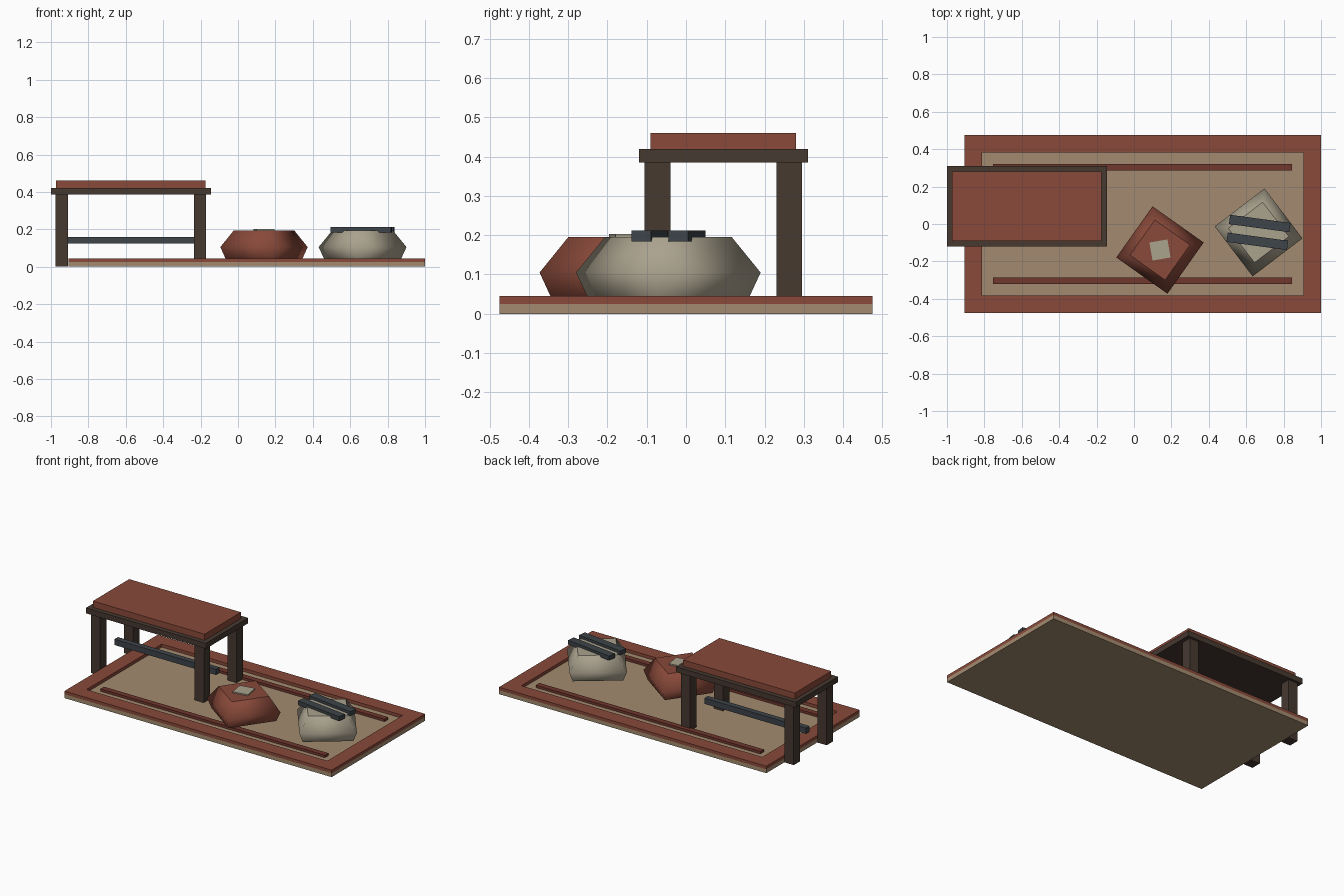
import bpy, bmesh
from math import radians, cos, sin, pi
from mathutils import Vector, Matrix

if "Cube" in bpy.data.objects:
    bpy.data.objects.remove(bpy.data.objects["Cube"])


def material(name, rgb):
    m = bpy.data.materials.new(name)
    m.diffuse_color = (*rgb, 1)
    m.use_nodes = True
    m.node_tree.nodes["Principled BSDF"].inputs["Base Color"].default_value = m.diffuse_color
    return m


RED = material("red_cloth", (0.25, 0.067, 0.042))
DARK_RED = material("dark_red_cloth", (0.16, 0.038, 0.027))
TAN = material("tan_weave", (0.37, 0.26, 0.16))
BROWN = material("dark_wood", (0.061, 0.041, 0.03))
SLATE = material("slate", (0.048, 0.058, 0.067))
LINEN = material("linen", (0.40, 0.36, 0.27))


def finish(name, bm, mat):
    bmesh.ops.recalc_face_normals(bm, faces=bm.faces)
    me = bpy.data.meshes.new(name)
    bm.to_mesh(me)
    bm.free()
    me.materials.append(mat)
    ob = bpy.data.objects.new(name, me)
    bpy.context.collection.objects.link(ob)
    return ob


def box(name, x, y, z, mat):
    """Box from (min, max) ranges on each axis."""
    bm = bmesh.new()
    size = [r[1] - r[0] for r in (x, y, z)]
    mid = Vector([(r[0] + r[1]) / 2 for r in (x, y, z)])
    bmesh.ops.create_cube(bm, size=1, matrix=Matrix.Translation(mid) @ Matrix.Diagonal((*size, 1)))
    return finish(name, bm, mat)


def place(ob, centre, angle):
    ob.location = (*centre, 0)
    ob.rotation_euler.z = radians(angle)


def cushion(name, centre, angle, mat):
    """Four-sided pouch: smooth bulging sides with flat top and bottom."""
    bm = bmesh.new()
    profile = [(0.209, 0.045), (0.237, 0.105), (0.163, 0.195)]
    rings = [[bm.verts.new((r * cos(i * pi / 2), r * sin(i * pi / 2), z)) for i in range(4)]
             for r, z in profile]
    for lo, hi in zip(rings, rings[1:]):
        for i in range(4):
            j = (i + 1) % 4
            bm.faces.new((lo[i], lo[j], hi[j], hi[i])).smooth = True
    bm.faces.new(rings[0])
    bm.faces.new(rings[-1])
    place(finish(name, bm, mat), centre, angle)


# Rug: slab, raised border and two stripes
box("rug_base", (-0.905, 1.0), (-0.475, 0.475), (0, 0.025), TAN)
for side, y in (("front", (-0.475, -0.383)), ("back", (0.383, 0.475))):
    box(f"rug_border_{side}", (-0.905, 1.0), y, (0.025, 0.045), RED)
for side, x in (("left", (-0.905, -0.812)), ("right", (0.905, 1.0))):
    box(f"rug_border_{side}", x, (-0.383, 0.383), (0.025, 0.045), RED)
for side, y in (("front", -0.304), ("back", 0.304)):
    box(f"rug_stripe_{side}", (-0.755, 0.845), (y - 0.018, y + 0.018), (0.025, 0.041), DARK_RED)

# Bench: frame, padded seat, legs and stretcher
box("bench_frame", (-1.0, -0.145), (-0.12, 0.31), (0.385, 0.42), BROWN)
box("bench_pad", (-0.972, -0.175), (-0.09, 0.28), (0.42, 0.46), RED)
for sx, x in (("left", -0.942), ("right", -0.203)):
    for sy, y in (("front", -0.0725), ("back", 0.2625)):
        box(f"bench_leg_{sy}_{sx}", (x - 0.0325, x + 0.0325), (y - 0.0325, y + 0.0325),
            (0.002, 0.385), BROWN)
box("bench_stretcher", (-0.935, -0.21), (0.077, 0.113), (0.123, 0.16), SLATE)

# Red cushion with a linen patch
red_at, red_turn = (0.139, -0.139), 9.7
cushion("red_cushion", red_at, red_turn, RED)
place(box("cushion_patch", (-0.049, 0.049), (-0.049, 0.049), (0.19, 0.203), LINEN), red_at, red_turn)

# Linen cushion with two straps
linen_at, linen_turn = (0.666, -0.045), -7.7
cushion("linen_cushion", linen_at, linen_turn, LINEN)
for side, y in (("front", -0.048), ("back", 0.048)):
    place(box(f"strap_{side}", (-0.163, 0.163), (y - 0.025, y + 0.025), (0.184, 0.212), SLATE),
          linen_at, linen_turn)
